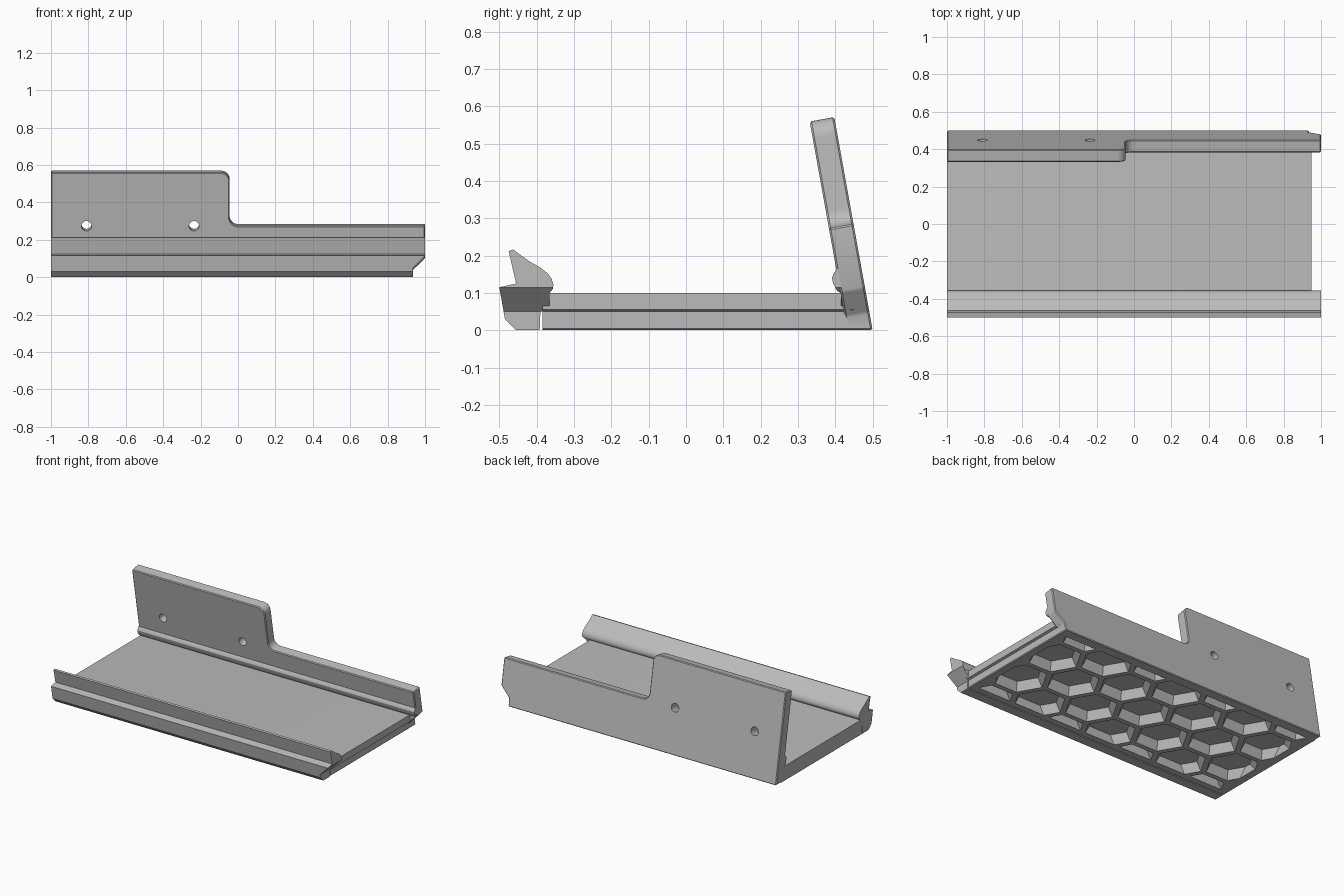
import bpy, bmesh
from math import sin, cos, pi, radians
from mathutils import Vector

cube = bpy.data.objects.get("Cube")
if cube:
    bpy.data.objects.remove(cube, do_unlink=True)

grey = bpy.data.materials.new("plain grey")
grey.use_nodes = True
colour = (0.5, 0.5, 0.5, 1)
grey.diffuse_color = colour
grey.node_tree.nodes["Principled BSDF"].inputs["Base Color"].default_value = colour


def make_object(name, bm):
    bmesh.ops.recalc_face_normals(bm, faces=bm.faces)
    mesh = bpy.data.meshes.new(name)
    bm.to_mesh(mesh)
    bm.free()
    mesh.materials.append(grey)
    obj = bpy.data.objects.new(name, mesh)
    bpy.context.collection.objects.link(obj)
    return obj


def add_prism(bm, outline, place, start, end, end_scale=None):
    """Loft an outline from start to end; place maps (u, v, depth) to space."""
    top = end_scale or outline
    a = [bm.verts.new(place(u, v, start)) for u, v in outline]
    b = [bm.verts.new(place(u, v, end)) for u, v in top]
    n = len(a)
    bm.faces.new(a)
    bm.faces.new(b[::-1])
    for i in range(n):
        bm.faces.new((a[i], b[i], b[(i + 1) % n], a[(i + 1) % n]))


def clip(bm, point, normal):
    """Remove everything on the normal side and close the cut."""
    geom = bm.verts[:] + bm.edges[:] + bm.faces[:]
    cut = bmesh.ops.bisect_plane(bm, geom=geom, dist=1e-6, plane_co=point,
                                 plane_no=normal, clear_outer=True)["geom_cut"]
    edges = [e for e in cut if isinstance(e, bmesh.types.BMEdge) and e.is_boundary]
    if edges:
        bmesh.ops.holes_fill(bm, edges=edges)


def prism(name, outline, place, start, end):
    bm = bmesh.new()
    add_prism(bm, outline, place, start, end)
    return make_object(name, bm)


def apply_modifier(obj, mod):
    bpy.context.view_layer.objects.active = obj
    bpy.ops.object.modifier_apply(modifier=mod.name)


def subtract(obj, cutter):
    cutter.hide_render = True
    mod = obj.modifiers.new("cut", 'BOOLEAN')
    mod.operation = 'DIFFERENCE'
    mod.solver = 'EXACT'
    mod.object = cutter
    apply_modifier(obj, mod)


def bevel(obj, width):
    mod = obj.modifiers.new("edge", 'BEVEL')
    mod.width = width
    mod.segments = 1
    mod.limit_method = 'ANGLE'
    mod.angle_limit = radians(40)
    apply_modifier(obj, mod)


def arc(cx, cy, r, a0, a1, n=8):
    return [(cx + r * cos(radians(a0 + (a1 - a0) * i / n)),
             cy + r * sin(radians(a0 + (a1 - a0) * i / n))) for i in range(n + 1)]


def along_x(y, z, x):
    return (x, y, z)


def along_y(x, z, y):
    return (x, y, z)


def along_z(x, y, z):
    return (x, y, z)


def on_wall(x, s, t):
    """Leaning plane of the back wall: s up the slope, t inward."""
    lean = radians(10.2)
    return (x, 0.5 - sin(lean) * s - cos(lean) * t, cos(lean) * s - sin(lean) * t)


# Leaning back wall with a raised half, rounded step and clipped end
outline = [(-1, -0.03), (0.935, -0.03), (0.935, 0.05), (1, 0.115), (1, 0.29)]
outline += arc(0.0, 0.335, 0.045, 270, 180)
outline += arc(-0.09, 0.535, 0.045, 0, 90) + [(-1, 0.58)]
bm = bmesh.new()
add_prism(bm, outline, on_wall, 0, 0.067)
clip(bm, Vector((0, 0, 0)), Vector((0, 0, -1)))
back_wall = make_object("back_wall", bm)
bevel(back_wall, 0.005)

# Two screw holes through the raised half
bm = bmesh.new()
for x in (-0.81, -0.235):
    add_prism(bm, arc(x, 0.29, 0.027, 0, 345, 23), on_wall, -0.05, 0.12)
hole_cutter = make_object("hole_cutter", bm)
subtract(back_wall, hole_cutter)

# Bead along the foot of the back wall
back_bead = prism("back_bead", [
    (0.405, 0.165), (0.396, 0.153), (0.391, 0.14), (0.394, 0.125), (0.405, 0.105),
    (0.415, 0.1), (0.415, 0.05), (0.46, 0.05), (0.45, 0.165)], along_x, -1, 1)

# Front rail with outer ledge, sharp lip and rounded inner bead
front_rail = prism("front_rail", [
    (-0.392, 0), (-0.455, 0), (-0.485, 0.03), (-0.5, 0.115), (-0.455, 0.125),
    (-0.475, 0.212), (-0.463, 0.216), (-0.42, 0.185), (-0.412, 0.18), (-0.39, 0.168),
    (-0.37, 0.152), (-0.36, 0.138), (-0.355, 0.122), (-0.357, 0.11), (-0.365, 0.1),
    (-0.365, 0.05), (-0.39, 0.05)], along_x, -1, 1)

# Undercut at the left end of the rails
end_cutter = prism("end_cutter", [
    (0.935, -0.1), (0.935, 0.05), (1, 0.115), (1.1, 0.115), (1.1, -0.1)],
    along_y, -0.7, 0.7)
for part in (back_bead, front_rail):
    subtract(part, end_cutter)

# Floor plate with a stepped left end
floor = prism("floor_plate", [
    (-1, 0), (0.93, 0), (0.935, 0.005), (0.935, 0.05), (0.95, 0.055), (0.95, 0.1),
    (-0.985, 0.1), (-1, 0.095)], along_y, -0.385, 0.45)

# Honeycomb pockets under the floor, trimmed to a plain rim
pitch = 0.178
left, right, near, far = -0.95, 0.885, -0.345, 0.45
pockets = bmesh.new()
for col in range(-4, 5):
    for row in range(-2, 3):
        cx = -0.03 + 1.5 * pitch * col
        cy = 0.05 + pitch * 3 ** 0.5 * (row + 0.5 * (col % 2))
        bm = bmesh.new()
        hexes = [arc(cx, cy, r, 0, 300, 5) for r in (0.162, 0.130)]
        add_prism(bm, hexes[0], along_z, -0.005, 0.055, hexes[1])
        for point, normal in (((left, 0, 0), (-1, 0, 0)), ((right, 0, 0), (1, 0, 0)),
                              ((0, near, 0), (0, -1, 0)), ((0, far, 0), (0, 1, 0))):
            if bm.faces:
                clip(bm, Vector(point), Vector(normal))
        xs = [v.co.x for v in bm.verts]
        ys = [v.co.y for v in bm.verts]
        if xs and min(max(xs) - min(xs), max(ys) - min(ys)) > 0.04:
            bmesh.ops.recalc_face_normals(bm, faces=bm.faces)
            scrap = bpy.data.meshes.new("scrap")
            bm.to_mesh(scrap)
            pockets.from_mesh(scrap)
            bpy.data.meshes.remove(scrap)
        bm.free()
pocket_cutter = make_object("pocket_cutter", pockets)
subtract(floor, pocket_cutter)

for cutter in (hole_cutter, end_cutter, pocket_cutter):
    bpy.data.objects.remove(cutter, do_unlink=True)

# Smooth beads and rounded corners, crisp edges elsewhere
bpy.ops.object.select_all(action='DESELECT')
for part in (back_wall, back_bead, front_rail, floor):
    part.select_set(True)
bpy.context.view_layer.objects.active = floor
bpy.ops.object.shade_smooth_by_angle(angle=radians(30))
